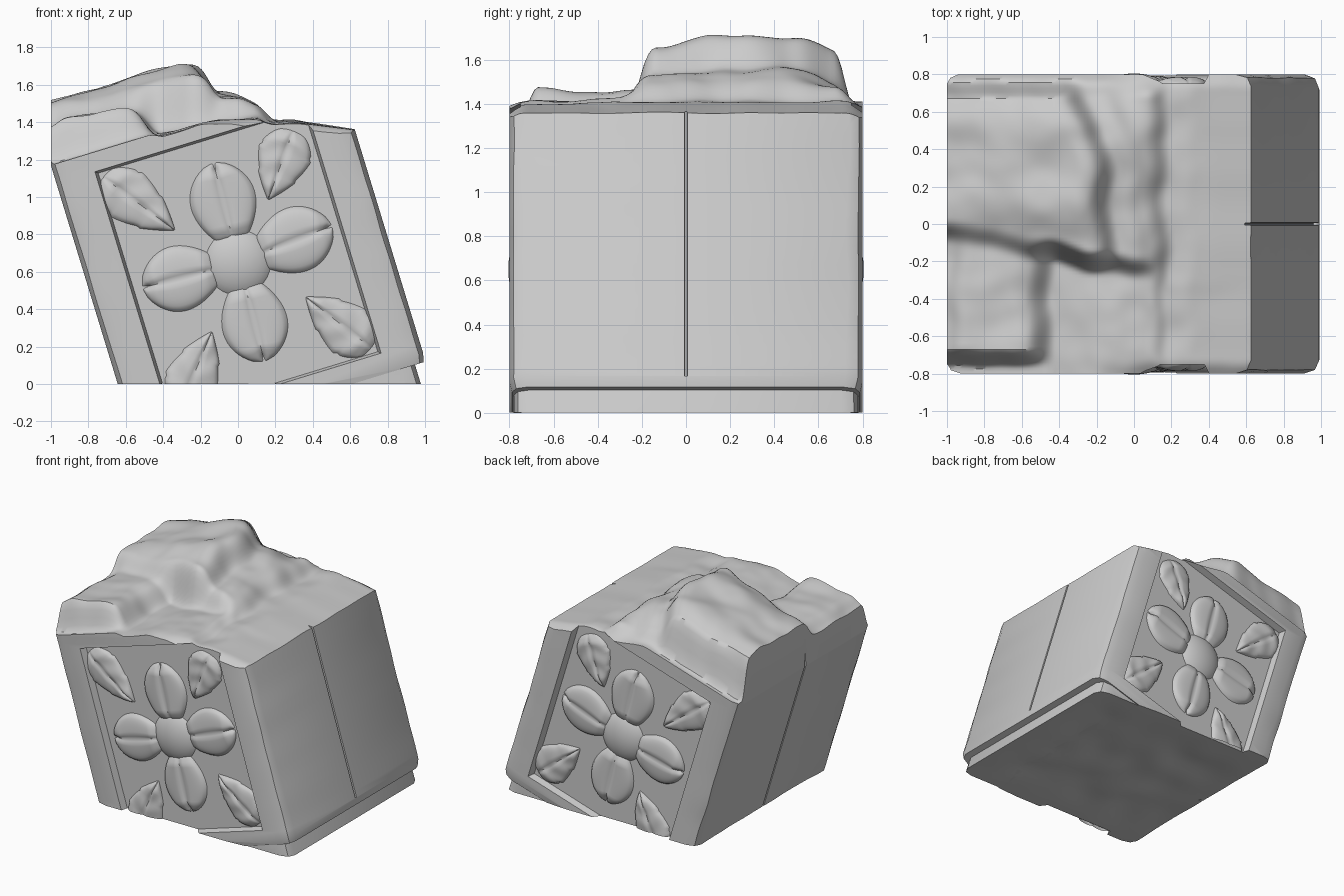
import bpy, bmesh, math
from mathutils import Matrix, Vector, noise

if "Cube" in bpy.data.objects:
    bpy.data.objects.remove(bpy.data.objects["Cube"])

TILT = Matrix.Translation((0, 0, 0.65)) @ Matrix.Rotation(math.radians(-17), 4, 'Y')


def make(name, bm, smooth=35, recalc=True):
    if recalc:
        bmesh.ops.recalc_face_normals(bm, faces=bm.faces)
    me = bpy.data.meshes.new(name)
    bm.to_mesh(me)
    bm.free()
    ob = bpy.data.objects.new(name, me)
    bpy.context.collection.objects.link(ob)
    shade(ob, smooth)
    return ob


def shade(ob, angle=35):
    bpy.ops.object.select_all(action='DESELECT')
    ob.select_set(True)
    bpy.context.view_layer.objects.active = ob
    bpy.ops.object.shade_smooth_by_angle(angle=math.radians(angle))


def boolean(ob, cutter, op):
    m = ob.modifiers.new('cut', 'BOOLEAN')
    m.operation, m.object, m.solver = op, cutter, 'EXACT'
    bpy.context.view_layer.objects.active = ob
    bpy.ops.object.modifier_apply(modifier=m.name)


def lerp_curve(pts, x):
    if x <= pts[0][0]:
        return pts[0][1]
    for (a, p), (b, q) in zip(pts, pts[1:]):
        if x <= b:
            return p + (q - p) * (x - a) / (b - a)
    return pts[-1][1]


def step(a, b, x):
    t = min(1, max(0, (x - a) / (b - a)))
    return t * t * (3 - 2 * t)


def rough(x, y, f, seed=0):
    return noise.noise(Vector((x * f, y * f, seed)))


# broken top: tall slab at the back left, lower rubble in front, plateau at right
SLAB = [(-1, 1.5), (-.65, 1.6), (-.27, 1.71), (-.2, 1.69), (-.12, 1.56), (0, 1.54),
        (.1, 1.48), (.17, 1.4), (.3, 1.41), (.62, 1.36), (1, 1.3)]
RUBBLE = [(-1, 1.36), (-.92, 1.42), (-.62, 1.47), (-.54, 1.45), (-.44, 1.33), (-.2, 1.38),
          (0, 1.41), (.12, 1.43), (.17, 1.39), (.3, 1.4), (.62, 1.36), (1, 1.3)]
CRACK = [(-1, -.04), (-.6, -.12), (-.1, -.22), (.1, -.25), (.15, -.35)]


def raw_height(x, y):
    shift = 0.16 * step(.3, .75, y) * step(.12, -.08, x)
    xs = x + 0.05 * rough(0, y, 4, 3) + shift
    yb = lerp_curve(CRACK, x) + 0.03 * rough(x, 0, 6, 5)
    k = step(yb - .05, yb + .05, y)
    slab = lerp_curve(SLAB, xs) - 0.09 * step(.5, .74, y) * step(.1, -.3, x) \
        - 0.05 * step(.15, -.2, y) * step(.1, -.3, x)
    h = k * slab + (1 - k) * lerp_curve(RUBBLE, xs)
    h += (0.03 * rough(x, y, 3.5) + 0.01 * rough(x, y, 8, 2)) * step(.45, .1, x)
    # carved frame bar left standing along front and back edges
    e = abs(y) + 0.012 * rough(x, y, 7, 8)
    bar = min(h, 1.475 + .305 * x, 1.41)
    h += (bar - h) * step(.69, .75, e)
    return h - 0.05 * step(.74, .83, e) * step(-.2, .1, x)


def height(x, y):
    d = .022
    return sum(raw_height(x + a, y + b) for a in (-d, 0, d) for b in (-d, 0, d)) / 9


def rock_volume():
    bm = bmesh.new()
    nx, ny = 120, 100
    x0, x1, y0, y1 = -1, 1.1, -.86, .86
    g = [[bm.verts.new((x0 + (x1 - x0) * i / nx, y0 + (y1 - y0) * j / ny, 0))
          for j in range(ny + 1)] for i in range(nx + 1)]
    for i in range(nx):
        for j in range(ny):
            bm.faces.new((g[i][j], g[i + 1][j], g[i + 1][j + 1], g[i][j + 1]))
    for v in bm.verts:
        v.co.z = height(v.co.x, v.co.y)
    # uneven underside, same grid, joined by side walls
    low = [[bm.verts.new((g[i][j].co.x, g[i][j].co.y,
                          .001 + .022 * (1 + 1.4 * rough(i * .05, j * .05, 1.3, 6))
                          * step(.1, .6, 1 - max(abs(2 * i / nx - 1), abs(2 * j / ny - 1)))))
            for j in range(0, ny + 1, 4)] for i in range(0, nx + 1, 4)]
    for i in range(nx // 4):
        for j in range(ny // 4):
            bm.faces.new((low[i][j], low[i][j + 1], low[i + 1][j + 1], low[i + 1][j]))
    mx, my = nx // 4, ny // 4
    for i in range(mx):
        for t, b in ((0, 0), (ny, my)):
            bm.faces.new([g[4 * i + k][t] for k in range(5)] + [low[i + 1][b], low[i][b]])
    for j in range(my):
        for t, b in ((0, 0), (nx, mx)):
            bm.faces.new([g[t][4 * j + k] for k in range(5)] + [low[b][j + 1], low[b][j]])
    return make('rock_volume', bm)


def prism(name, hx, hy, z0, z1, rows, inset):
    """Block with chipped chamfers along its four long edges."""
    bm = bmesh.new()
    rings = []
    for r in range(rows + 1):
        z = z0 + (z1 - z0) * r / rows
        s = inset if r == 0 else 0
        ring = []
        for q, (sx, sy) in enumerate(((1, -1), (1, 1), (-1, 1), (-1, -1))):
            cx = .085 + .03 * rough(z, q * 3.3, 4, 1)
            cy = .07 + .02 * rough(z, q * 5.1, 4, 4)
            px, py = hx - s, hy - s
            trio = [(sx * px, sy * (py - cy)), (sx * (px - cx * .28), sy * (py - cy * .28)),
                    (sx * (px - cx), sy * py)]
            ring += trio if sx * sy > 0 else trio[::-1]
        rings.append([bm.verts.new((x, y, z)) for x, y in ring])
    n = len(rings[0])
    for a, b in zip(rings, rings[1:]):
        for k in range(n):
            bm.faces.new((a[k], a[(k + 1) % n], b[(k + 1) % n], b[k]))
    bm.faces.new(rings[0][::-1])
    bm.faces.new(rings[-1])
    bm.transform(TILT)
    return make(name, bm)


# cutters: the two carved panels and the two side seams
bm = bmesh.new()
for side in (-1, 1):
    vs = bmesh.ops.create_cube(bm, size=2)['verts']
    for v in vs:
        outer = v.co.y > 0
        v.co = Vector((v.co.x * (.605 if outer else .575), side * (.85 if outer else .75),
                       v.co.z * (.70 if outer else .675)))
    vs = bmesh.ops.create_cube(bm, size=2)['verts']
    for v in vs:
        outer = v.co.x > 0
        v.co = Vector((side * (.85 if outer else .775), v.co.y * (.012 if outer else .004),
                       v.co.z * 1.0 + .25))
bm.transform(TILT)
cutter = make('carving_cutter', bm)

# main block and the stepped plinth beneath it
rock = rock_volume()
block = prism('stone_block', .805, .8, -.8, 1.3, 44, .012)
boolean(block, cutter, 'DIFFERENCE')
boolean(block, rock, 'INTERSECT')
base = prism('stone_base', .745, .78, -1.1, -.78, 8, 0)
boolean(base, rock, 'INTERSECT')
shade(block)
shade(base)
for ob in (cutter, rock):
    bpy.data.objects.remove(ob)


def relief(name, start, end, width, tall, leaf, side):
    """Domed petal or leaf lying on a panel, running from start to end."""
    a, b = Vector(start), Vector(end)
    d = b - a
    n = Vector((-d.y, d.x)).normalized()
    bm = bmesh.new()
    ns, nt = 24, 20
    grid = []
    for i in range(ns + 1):
        s = i / ns
        if leaf:
            w = width * (min(1, (s + .002) / .25) ** .4) * (1.001 - max(0, (s - .3) / .7) ** 1.9)
            w *= 1 - .10 * ((s * 3) % 1)
        else:
            w = width * max(.001, math.sin(math.pi * min(1, .12 + .88 * s) ** 1.25)) ** .55
        row = []
        for j in range(nt + 1):
            t = -1 + 2 * j / nt
            along = s
            if not leaf:
                along -= .09 * math.exp(-(t / .25) ** 2) * s ** 6
            dome = (1 - t ** 4) ** .5 * min(1, 6 * s, 6 * (1 - s)) ** .5
            crease = .3 * math.exp(-(t / .12) ** 2)
            vein = .08 * math.sin(19 * (s - abs(t) * .2)) if leaf else 0
            h = -.006 + tall * dome * (1 - crease + vein - .2 * abs(t))
            p = a + d * along + n * (w * t)
            row.append(bm.verts.new((p.x, side * (.75 + h), p.y)))
        grid.append(row)
    for i in range(ns):
        for j in range(nt):
            bm.faces.new((grid[i][j], grid[i + 1][j], grid[i + 1][j + 1], grid[i][j + 1]))
    bm.transform(TILT)
    bmesh.ops.bisect_plane(bm, geom=bm.verts[:] + bm.edges[:] + bm.faces[:], dist=1e-5,
                           plane_co=(0, 0, 0), plane_no=(0, 0, 1), clear_inner=True)
    bmesh.ops.recalc_face_normals(bm, faces=bm.faces)
    if sum(f.normal.y * f.calc_area() for f in bm.faces) * side < 0:
        bmesh.ops.reverse_faces(bm, faces=bm.faces)
    return make(name, bm, 50, recalc=False)


# carved flower and corner leaves, on front and back
PETALS = [((.01, .12), (.03, .55)), ((.12, .01), (.54, .04)),
          ((0, -.12), (-.02, -.55)), ((-.12, 0), (-.53, .02))]
LEAVES = [((-.56, .65), (-.27, .26)), ((.49, .59), (.25, .27)),
          ((.55, -.65), (.29, -.28)), ((-.52, -.65), (-.24, -.31))]
for side, word in ((-1, 'front'), (1, 'back')):
    for k, (p, q) in enumerate(PETALS):
        relief(f'{word}_petal_{k + 1}', p, q, .18, .052, False, side)
    for k, (p, q) in enumerate(LEAVES):
        relief(f'{word}_leaf_{k + 1}', p, q, .15, .042, True, side)
    bm = bmesh.new()
    bmesh.ops.create_uvsphere(bm, u_segments=32, v_segments=16, radius=1)
    bm.transform(TILT @ Matrix.Translation((0, side * .70, 0)) @ Matrix.Diagonal((.2, .105, .2, 1))
                 @ Matrix.Rotation(math.pi / 2, 4, 'X'))
    make(f'{word}_flower_centre', bm, 50)
